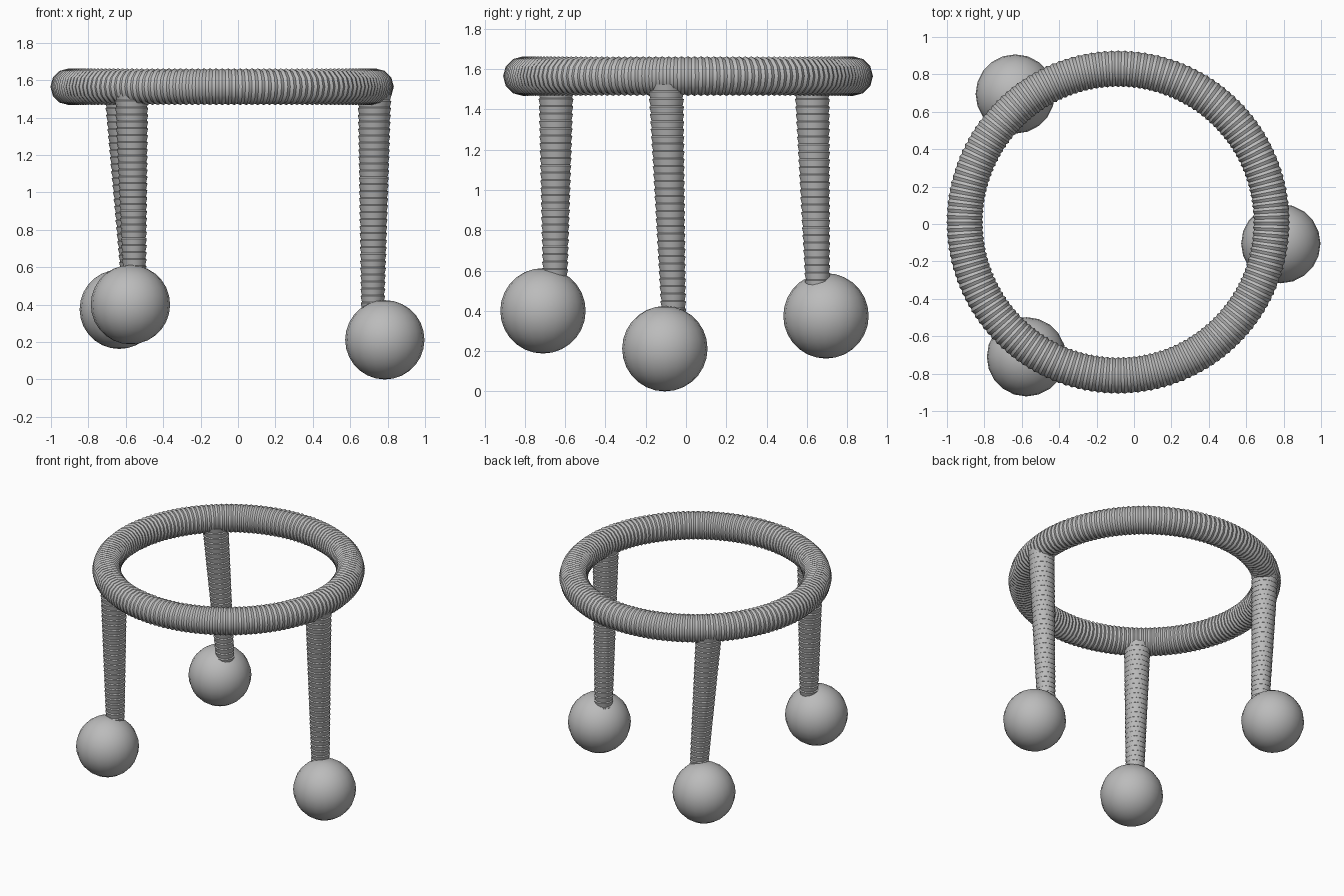
import bpy
import bmesh
import math
from mathutils import Vector

cube = bpy.data.objects.get("Cube")
if cube:
    bpy.data.objects.remove(cube, do_unlink=True)

grey = bpy.data.materials.new("plain grey")
grey.use_nodes = True
COLOUR = (0.5, 0.5, 0.5, 1)
grey.diffuse_color = COLOUR
grey.node_tree.nodes["Principled BSDF"].inputs["Base Color"].default_value = COLOUR


def finish(name, bm):
    """Turn a bmesh into a smooth-shaded grey object."""
    bmesh.ops.recalc_face_normals(bm, faces=bm.faces[:])
    mesh = bpy.data.meshes.new(name)
    bm.to_mesh(mesh)
    bm.free()
    mesh.materials.append(grey)
    obj = bpy.data.objects.new(name, mesh)
    bpy.context.collection.objects.link(obj)
    bpy.ops.object.select_all(action='DESELECT')
    obj.select_set(True)
    bpy.context.view_layer.objects.active = obj
    bpy.ops.object.shade_smooth_by_angle(angle=math.radians(35))


def sweep(name, sections, sides, closed):
    """Skin circles given as (centre, side axis, up axis, radius)."""
    bm = bmesh.new()
    loops = []
    for centre, u, v, radius in sections:
        angles = [math.tau * k / sides for k in range(sides)]
        loops.append([bm.verts.new(centre + radius * (u * math.cos(a) + v * math.sin(a)))
                      for a in angles])
    pairs = list(zip(loops, loops[1:]))
    if closed:
        pairs.append((loops[-1], loops[0]))
    else:
        bm.faces.new(loops[0])
        bm.faces.new(loops[-1])
    for a, b in pairs:
        for k in range(sides):
            n = (k + 1) % sides
            bm.faces.new((a[k], a[n], b[n], b[k]))
    finish(name, bm)


# Ribbed ring: radius alternates between ridge and groove
RIBS = 160
ring_centre = Vector((-0.085, 0.01, 1.565))
up = Vector((0, 0, 1))
sections = []
for i in range(RIBS * 2):
    a = math.tau * i / (RIBS * 2)
    out = Vector((math.cos(a), math.sin(a), 0))
    sections.append((ring_centre + out * 0.82, out, up, 0.091 if i % 2 else 0.098))
sweep("ring", sections, 12, True)


# Legs: stacked tapering cups, each wider at its upper rim
def leg(name, bottom, top, steps):
    bottom, top = Vector(bottom), Vector(top)
    x, y = Vector((1, 0, 0)), Vector((0, 1, 0))
    parts = []
    for i in range(steps):
        for t, lip in ((i / steps, -0.002), ((i + 0.85) / steps, 0.005)):
            radius = 0.058 + 0.028 * t + lip
            parts.append((bottom.lerp(top, t), x, y, radius))
    sweep(name, parts, 14, False)


def foot(name, centre):
    bm = bmesh.new()
    bmesh.ops.create_uvsphere(bm, u_segments=20, v_segments=14, radius=0.212)
    bmesh.ops.translate(bm, verts=bm.verts[:], vec=centre)
    finish(name, bm)


# name, foot centre, leg bottom, leg top, cups per leg
SUPPORTS = (
    ("left", (0.785, -0.105, 0.212), (0.72, -0.06, 0.34), (0.73, -0.10, 1.53), 32),
    ("front_right", (-0.575, -0.71, 0.40), (-0.553, -0.65, 0.5), (-0.57, -0.645, 1.53), 28),
    ("back_right", (-0.635, 0.695, 0.375), (-0.56, 0.655, 0.48), (-0.625, 0.625, 1.53), 28),
)
for side, ball, low, high, cups in SUPPORTS:
    leg(side + "_leg", low, high, cups)
    foot(side + "_foot", ball)
